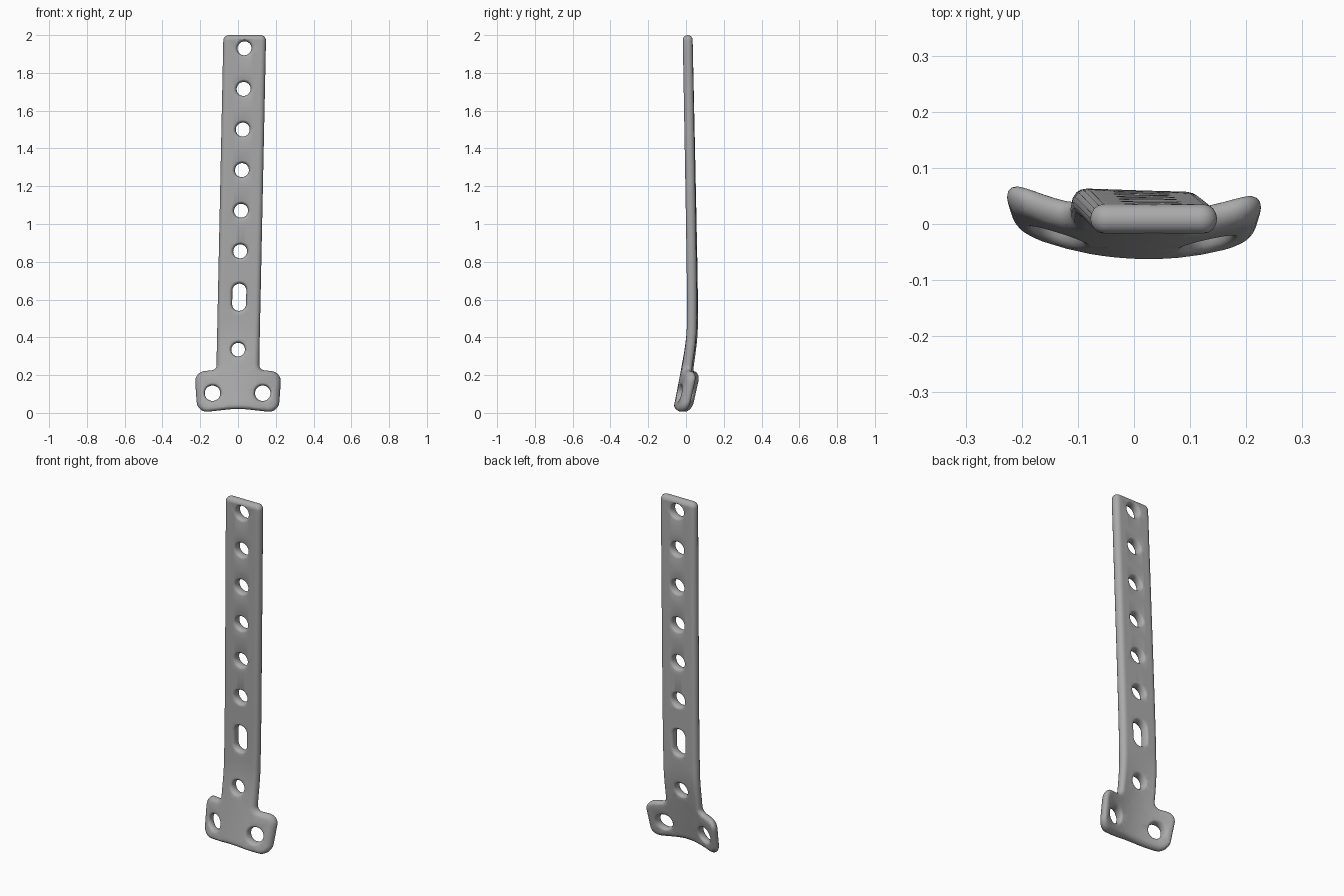
import bpy, bmesh, math
from mathutils import Vector

if "Cube" in bpy.data.objects:
    bpy.data.objects.remove(bpy.data.objects["Cube"], do_unlink=True)

HALF = 0.026          # half thickness of the plate
STEPS = 8             # rings around each rounded rim


def rounded_outline(corners, segments=8):
    """Closed loop of 2D points with every (x, z, radius) corner rounded."""
    loop = []
    count = len(corners)
    for i, (x, z, radius) in enumerate(corners):
        here = Vector((x, z))
        before = (Vector(corners[i - 1][:2]) - here).normalized()
        after = (Vector(corners[(i + 1) % count][:2]) - here).normalized()
        half = before.angle(after) / 2
        reach = radius / math.tan(half)
        start, end = here + before * reach, here + after * reach
        centre = here + (before + after).normalized() * (radius / math.sin(half))
        a, b = start - centre, end - centre
        sweep = a.angle(b)
        for k in range(segments + 1):
            t = k / segments
            p = (a * math.sin((1 - t) * sweep) + b * math.sin(t * sweep)) / math.sin(sweep)
            loop.append(centre + p)
    return loop


def hole_outline(x, z, radius, stretch=0.0, sides=28):
    """Clockwise circle, optionally stretched into a slot."""
    loop = []
    for k in range(sides):
        a = -2 * math.pi * (k + 0.5) / sides
        rise = math.copysign(stretch, math.sin(a))
        loop.append(Vector((x + radius * math.cos(a), z + radius * math.sin(a) + rise)))
    return loop


def add_rim(bm, loop, depth):
    """Rounded wall along a loop with material on its left; returns its cap edges."""
    count = len(loop)
    normals = []
    for i in range(count):
        d = (loop[(i + 1) % count] - loop[i - 1]).normalized()
        normals.append(Vector((-d.y, d.x)))
    rings = []
    for s in range(STEPS + 1):
        a = math.pi * (s / STEPS - 0.5)
        inset = depth * (1 - math.cos(a))
        rings.append([bm.verts.new((p.x + n.x * inset, HALF * math.sin(a), p.y + n.y * inset))
                      for p, n in zip(loop, normals)])
    for low, high in zip(rings, rings[1:]):
        for i in range(count):
            j = (i + 1) % count
            bm.faces.new((low[i], low[j], high[j], high[i]))
    return [[bm.edges.get((ring[i], ring[(i + 1) % count])) for i in range(count)]
            for ring in (rings[0], rings[-1])]


def bend(co):
    """Lean the strap, kick the foot forward and sweep its wings back."""
    x, y, z = co
    d = 0.42 - z
    kick = (d + math.sqrt(d * d + 0.01)) / 2
    wing = min(1, max(0, (0.5 - z) / 0.25))
    spine = 0.04 - 0.02 * (z - 0.45) - 0.22 * kick
    twist = -0.045 * x * (1 - z / 2)
    lean = 0.021 * max(0, z - 0.3)
    return Vector((x + lean, y + spine + twist + wing * x * x, z))


# Strap and winged foot outline, mirrored left to right
side = [(0.215, 0.0, 0.055), (0.23, 0.216, 0.055), (0.113, 0.228, 0.03), (0.113, 2.0, 0.03)]
mirrored = [(-x, z, r) for x, z, r in reversed(side)]
outline = rounded_outline(side + mirrored + [(0, 0.024, 0.5)])

# Screw holes, adjusting slot and foot holes
holes = [hole_outline(0, 0.855 + 0.215 * i, 0.037) for i in range(6)]
holes.append(hole_outline(0, 0.335, 0.036))
holes.append(hole_outline(0, 0.612, 0.037, 0.035))
holes += [hole_outline(x, 0.104, 0.041) for x in (-0.135, 0.131)]

bm = bmesh.new()
rims = [add_rim(bm, outline, 0.024)] + [add_rim(bm, h, 0.015) for h in holes]
for cap in (0, 1):
    edges = [e for rim in rims for e in rim[cap]]
    bmesh.ops.triangle_fill(bm, edges=edges, use_beauty=True, normal=(0, 2 * cap - 1, 0))

# Slice the flat faces so that they can follow the bend
cuts = [((0, 0, 0.03 * i), (0, 0, 1)) for i in range(1, 20)]
cuts += [((0, 0, 0.1 * i), (0, 0, 1)) for i in range(6, 20)]
cuts += [((0.04 * i, 0, 0), (1, 0, 0)) for i in range(-5, 6)]
for point, normal in cuts:
    bmesh.ops.bisect_plane(bm, geom=bm.verts[:] + bm.edges[:] + bm.faces[:], dist=0.0001,
                           plane_co=point, plane_no=normal)
bmesh.ops.recalc_face_normals(bm, faces=bm.faces[:])
for v in bm.verts:
    v.co = bend(v.co)

mesh = bpy.data.meshes.new("perforated_plate")
bm.to_mesh(mesh)
bm.free()
plate = bpy.data.objects.new("perforated_plate", mesh)
bpy.context.collection.objects.link(plate)

# Plain grey metal
grey = bpy.data.materials.new("grey_metal")
grey.use_nodes = True
colour = (0.4, 0.4, 0.4, 1)
grey.diffuse_color = colour
grey.node_tree.nodes["Principled BSDF"].inputs["Base Color"].default_value = colour
mesh.materials.append(grey)

bpy.context.view_layer.objects.active = plate
plate.select_set(True)
bpy.ops.object.shade_smooth_by_angle(angle=math.radians(50))
